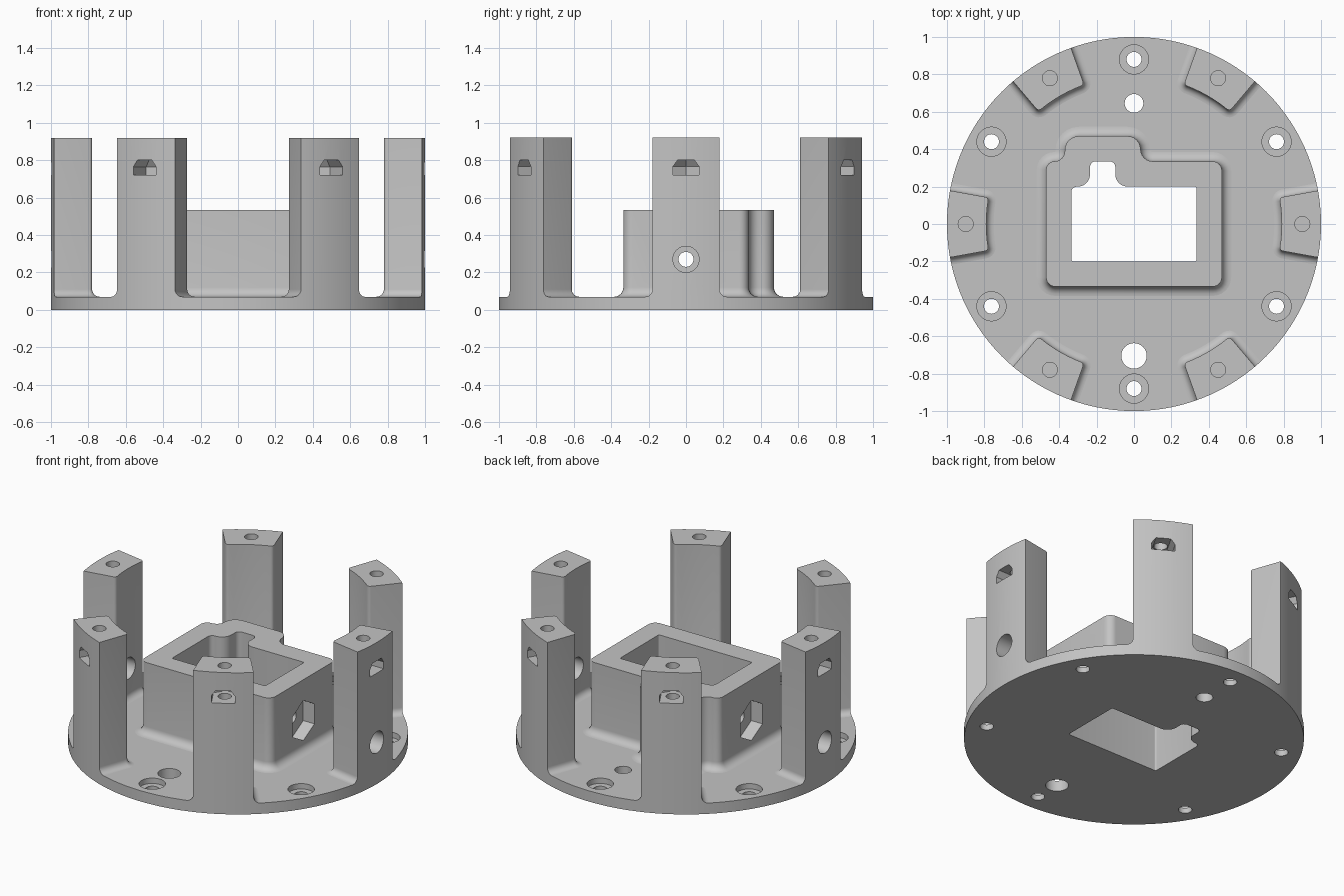
import bpy, bmesh
from math import sin, cos, pi, tan, radians
from mathutils import Vector, Matrix

if "Cube" in bpy.data.objects:
    bpy.data.objects.remove(bpy.data.objects["Cube"])

grey = bpy.data.materials.new("plain grey")
grey.use_nodes = True
grey.diffuse_color = (0.55, 0.55, 0.55, 1)
grey.node_tree.nodes["Principled BSDF"].inputs["Base Color"].default_value = (0.55, 0.55, 0.55, 1)

BASE_TOP, POST_TOP, HOUSING_TOP = 0.07, 0.92, 0.535
SIDE_Z = 0.27
ON_X = Matrix.Rotation(pi / 2, 4, 'Y')   # turns a z-axis cutter onto the x axis


def outline(corners, d=0.0, steps=6):
    """Offset a counter-clockwise outline by d and round its (x, y, radius) corners."""
    n, pts = len(corners), []
    for i, (x, y, r) in enumerate(corners):
        p = Vector((x, y))
        e1 = (p - Vector(corners[i - 1][:2])).normalized()
        e2 = (Vector(corners[(i + 1) % n][:2]) - p).normalized()
        n1, n2 = Vector((e1.y, -e1.x)), Vector((e2.y, -e2.x))
        p = p + (n1 + n2) / (1 + n1.dot(n2)) * d
        if r == 0:
            pts.append(p)
            continue
        turn = e1.angle_signed(e2) * -1
        side = 1 if turn > 0 else -1
        r = max(r + d * side, 0.002)
        start = p - e1 * r * tan(abs(turn) / 2)
        centre = start - n1 * r * side
        for k in range(steps + 1):
            arm = (n1 * r * side).copy()
            arm.rotate(Matrix.Rotation(turn * k / steps, 2))
            pts.append(centre + arm)
    return pts


def loft(name, rings, matrix=Matrix()):
    """Closed solid through (points, z) rings."""
    bm = bmesh.new()
    rows = [[bm.verts.new((p[0], p[1], z)) for p in pts] for pts, z in rings]
    for a, b in zip(rows, rows[1:]):
        for i in range(len(a)):
            j = (i + 1) % len(a)
            bm.faces.new((a[i], a[j], b[j], b[i]))
    bm.faces.new(rows[0][::-1])
    bm.faces.new(rows[-1])
    bm.transform(matrix)
    bmesh.ops.recalc_face_normals(bm, faces=bm.faces)
    me = bpy.data.meshes.new(name)
    bm.to_mesh(me)
    bm.free()
    me.materials.append(grey)
    ob = bpy.data.objects.new(name, me)
    bpy.context.collection.objects.link(ob)
    return ob


def prism(name, pts, z0, z1, matrix=Matrix()):
    return loft(name, [(pts, z0), (pts, z1)], matrix)


def circle(x, y, r, n=32):
    return [(x + r * cos(2 * pi * i / n), y + r * sin(2 * pi * i / n)) for i in range(n)]


def flared(name, corners, z0, z1, fillet):
    """Upright block with a fillet around its foot."""
    rings = []
    for k in range(7):
        a = k / 6 * pi / 2
        rings.append((outline(corners, fillet * (1 - sin(a))), z0 + fillet * (1 - cos(a))))
    return loft(name, rings + [(outline(corners), z1)])


def carve(ob, cutter, op='DIFFERENCE'):
    cutter.hide_render = True
    mod = ob.modifiers.new("carve", 'BOOLEAN')
    mod.operation, mod.solver, mod.object = op, 'EXACT', cutter
    bpy.context.view_layer.objects.active = ob
    bpy.ops.object.modifier_apply(modifier=mod.name)
    bpy.data.objects.remove(cutter)


def finish(ob):
    bpy.ops.object.select_all(action='DESELECT')
    ob.select_set(True)
    bpy.context.view_layer.objects.active = ob
    bpy.ops.object.shade_smooth_by_angle(angle=radians(30))


# Housing outlines: outer wall and stepped opening
wall = [(-.47, -.335, .05), (.47, -.335, .05), (.47, .335, .05), (.035, .335, .065),
        (.035, .47, .07), (-.37, .47, .075), (-.37, .335, .055), (-.47, .335, .045)]
opening = [(-.335, -.2, .01), (.335, -.2, .01), (.335, .2, .01), (-.1, .2, .065),
           (-.1, .335, .03), (-.235, .335, .03), (-.235, .2, .065), (-.335, .2, .03)]

# Base plate with opening, counterbored screw holes and two plain holes
base = prism("base_plate", circle(0, 0, 1, 120), 0, BASE_TOP)
carve(base, prism("cutter", outline(opening), -0.1, 0.2))
for i in range(6):
    a = radians(30 + 60 * i)
    x, y = 0.88 * cos(a), 0.88 * sin(a)
    carve(base, prism("cutter", circle(x, y, 0.04), -0.1, 0.2))
    carve(base, prism("cutter", circle(x, y, 0.078), 0.035, 0.2))
for y, r in ((0.645, 0.05), (-0.705, 0.068)):
    carve(base, prism("cutter", circle(0, y, r), -0.1, 0.2))
finish(base)

# Central housing with hexagonal side recesses and a cross drilling
housing = flared("housing", wall, BASE_TOP, HOUSING_TOP, 0.05)
carve(housing, prism("cutter", outline(opening), 0, 1))
for z0, z1 in ((0.39, 0.6), (-0.6, -0.39)):
    carve(housing, prism("cutter", circle(-SIDE_Z, 0, 0.13, 6), z0, z1, ON_X))
carve(housing, prism("cutter", circle(-SIDE_Z, 0, 0.04), -0.7, 0.7, ON_X))
finish(housing)

# Six posts: wedge section, screw hole from the top, nut slot from the outside
half = radians(10.3)
section = []
for k in range(7):
    a = half * (1 - k / 3)
    section.append((0.79 * cos(a), 0.79 * sin(a), 0.02 if k in (0, 6) else 0))
section += [(1.1 * cos(a), 1.1 * sin(a), 0) for a in (-half, half)]
slot = [(1.1, -.07, 0), (1.1, .07, 0), (.86, .07, 0), (.82, 0, 0), (.86, -.07, 0)]

for i in range(6):
    post = flared("post_%d" % (i + 1), section, BASE_TOP, POST_TOP, 0.04)
    carve(post, prism("cutter", circle(0, 0, 1, 120), -0.1, 1.2), 'INTERSECT')
    carve(post, prism("cutter", circle(0.9, 0, 0.04), 0.6, 1.2))
    carve(post, loft("cutter", [(outline(slot), 0.72), (outline(slot), 0.765),
                                (outline(slot, -0.025), 0.8)]))
    if i % 3 == 0:   # access hole in line with the housing drilling
        carve(post, prism("cutter", circle(-SIDE_Z, 0, 0.07), 0.6, 1.2, ON_X))
    post.data.transform(Matrix.Rotation(radians(60 * i), 4, 'Z'))
    finish(post)
